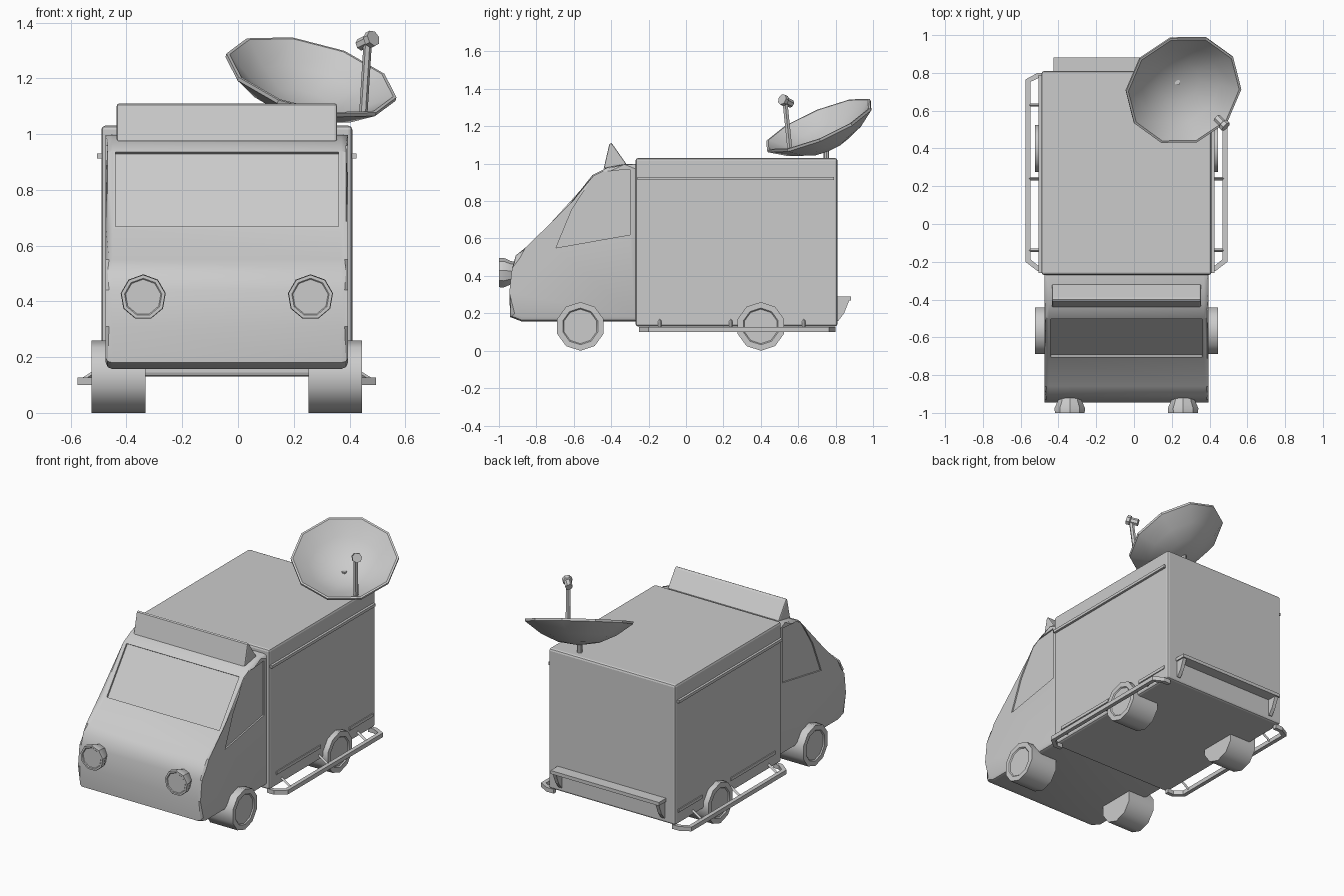
import bpy, bmesh, math
from mathutils import Matrix, Vector

if "Cube" in bpy.data.objects:
    bpy.data.objects.remove(bpy.data.objects["Cube"])

XC = -0.04  # centre line of the van body


def finish(name, bm, smooth=None):
    bmesh.ops.recalc_face_normals(bm, faces=bm.faces)
    me = bpy.data.meshes.new(name)
    bm.to_mesh(me)
    bm.free()
    ob = bpy.data.objects.new(name, me)
    bpy.context.collection.objects.link(ob)
    if smooth:
        shade(ob, smooth)
    return ob


def activate(ob):
    bpy.ops.object.select_all(action='DESELECT')
    ob.select_set(True)
    bpy.context.view_layer.objects.active = ob


def shade(ob, deg):
    activate(ob)
    bpy.ops.object.shade_smooth_by_angle(angle=math.radians(deg))


def prism(name, pts, lo, hi, axis='x', bevel=0, all_edges=False):
    """Extrude a 2D outline: (y, z) along x, or (x, y) along z."""
    bm = bmesh.new()
    place = (lambda p, t: (t, *p)) if axis == 'x' else (lambda p, t: (*p, t))
    rings = [[bm.verts.new(place(p, t)) for p in pts] for t in (lo, hi)]
    caps = [bm.faces.new(r) for r in rings]
    n = len(pts)
    for i in range(n):
        j = (i + 1) % n
        bm.faces.new((rings[0][i], rings[0][j], rings[1][j], rings[1][i]))
    if bevel:
        edges = list(bm.edges) if all_edges else [e for f in caps for e in f.edges]
        bmesh.ops.bevel(bm, geom=edges, offset=bevel, segments=2,
                        profile=0.5, affect='EDGES')
    return finish(name, bm)


def box(name, x, y, z, bevel=0):
    pts = [(y[0], z[0]), (y[1], z[0]), (y[1], z[1]), (y[0], z[1])]
    return prism(name, pts, *x, bevel=bevel, all_edges=True)


def lathe(name, prof, n, origin, axis, phase=0, smooth=None):
    """Spin a (radius, distance along axis) profile with n sides."""
    m = Matrix.Translation(origin) @ Vector((0, 0, 1)).rotation_difference(
        Vector(axis)).to_matrix().to_4x4()
    bm = bmesh.new()
    rings = []
    for r, h in prof:
        if r == 0:
            rings.append([bm.verts.new(m @ Vector((0, 0, h)))] * n)
        else:
            a = [math.radians(phase) + math.tau * i / n for i in range(n)]
            rings.append([bm.verts.new(m @ Vector((r * math.cos(t), r * math.sin(t), h)))
                          for t in a])
    for p, q in zip(rings, rings[1:]):
        for i in range(n):
            j = (i + 1) % n
            bm.faces.new(list(dict.fromkeys((p[i], p[j], q[j], q[i]))))
    return finish(name, bm, smooth)


def rod(name, a, b, r, n=6):
    a, b = Vector(a), Vector(b)
    d = (b - a).length
    return lathe(name, [(0, 0), (r, 0), (r, d), (0, d)], n, a, b - a)


def cut(ob, cutter):
    mod = ob.modifiers.new('recess', 'BOOLEAN')
    mod.operation, mod.object, mod.solver = 'DIFFERENCE', cutter, 'EXACT'
    activate(ob)
    bpy.ops.object.modifier_apply(modifier=mod.name)
    bpy.data.objects.remove(cutter)


# Cargo box and cab
box('cargo_box', (XC - .45, XC + .45), (-.27, .81), (.13, 1.03), .014)
cab = prism('cab', [(-.25, 1.0), (-.33, .997), (-.42, .98), (-.50, .94), (-.71, .66),
                    (-.86, .55), (-.91, .51), (-.93, .44), (-.945, .31), (-.94, .18),
                    (-.88, .157), (-.25, .157)], XC - .435, XC + .435, bevel=.025)

# Recessed windscreen and side windows
cut(cab, prism('screen_cutter', [(-.76, .70), (-.694, .662), (-.494, .929), (-.56, .975)],
               XC - .40, XC + .40))
for s in (-1, 1):
    lo, hi = sorted((XC + s * .426, XC + s * .5))
    cut(cab, prism('window_cutter', [(-.695, .55), (-.61, .755), (-.50, .925), (-.45, .957),
                                     (-.30, .97), (-.30, .62)], lo, hi))
shade(cab, 30)

# Roof sign above the cab
prism('roof_sign', [(-.44, .975), (-.41, 1.105), (-.40, 1.11), (-.39, 1.10), (-.32, 1.0),
                    (-.32, .975)], XC - .395, XC + .395, bevel=.008)

for s in (-1, 1):
    side = 'right' if s > 0 else 'left'

    # Wheels with inset hub discs
    for part, y in (('front', -.565), ('rear', .40)):
        lathe(f'{part}_wheel_{side}',
              [(0, .292), (.13, .292), (.13, .485), (.098, .485), (.092, .478), (0, .478)],
              10, (XC, y, .13), (s, 0, 0), smooth=40)

    # Flared headlights
    lathe(f'headlight_{side}', [(0, 0), (.055, 0), (.066, .04), (.082, .075), (.08, .10),
                                (.068, .10), (.064, .096), (0, .096)],
          9, (XC + s * .30, -.90, .415), (0, -1, 0), 10, 30)

    # Trim strips on the cargo sides
    for k, (y0, y1, z0, z1) in enumerate(((-.26, .79, .912, .93), (-.20, .25, .205, .225),
                                          (.54, .78, .205, .225))):
        w = .465 if k == 0 else .456
        box(f'trim_strip_{side}_{k}', sorted((XC + s * .44, XC + s * w)), (y0, y1), (z0, z1))

    # Side step rail with struts
    rail = [(.42, .80), (.47, .80), (.535, .765), (.535, -.20), (.47, -.25), (.42, -.25),
            (.42, -.225), (.462, -.225), (.509, -.187), (.509, .752), (.462, .775), (.42, .775)]
    prism(f'side_rail_{side}', [(XC + s * d, y) for d, y in rail], .10, .127, 'z')
    for k, y in enumerate((-.14, .24, .63)):
        rod(f'rail_strut_{side}_{k}', (XC + s * .44, y, .165), (XC + s * .522, y, .113), .009, 4)

    # Rear step bracket
    x = XC + s * .365
    prism(f'step_bracket_{side}', [(.80, .16), (.815, .16), (.845, .20), (.875, .275),
                                   (.80, .275)], x - .012, x + .012)

# Rear step
box('rear_step', (XC - .385, XC + .385), (.80, .882), (.268, .29))

# Satellite dish: ten-sided bowl with thickness, tilted towards the front right
n = Vector((.265, -.43, 1)).normalized()
centre = Vector((.262, .71, 1.205))
lathe('dish', [(0, -.14), (.12, -.123), (.22, -.078), (.315, -.008), (.315, .006),
               (.303, .006), (.215, -.06), (.115, -.107), (0, -.122)],
      10, centre, n, 106, 30)
rod('dish_post', (.23, .75, 1.0), (.23, .75, 1.10), .015, 8)

# Receiver arm and head
rod('receiver_arm', (.45, .555, 1.08), (.465, .53, 1.325), .015, 6)
lathe('receiver_head', [(0, 0), (.022, 0), (.022, .045), (.03, .05), (.03, .072), (0, .072)],
      7, (.438, .562, 1.32), (.6, -.6, .3), smooth=30)
